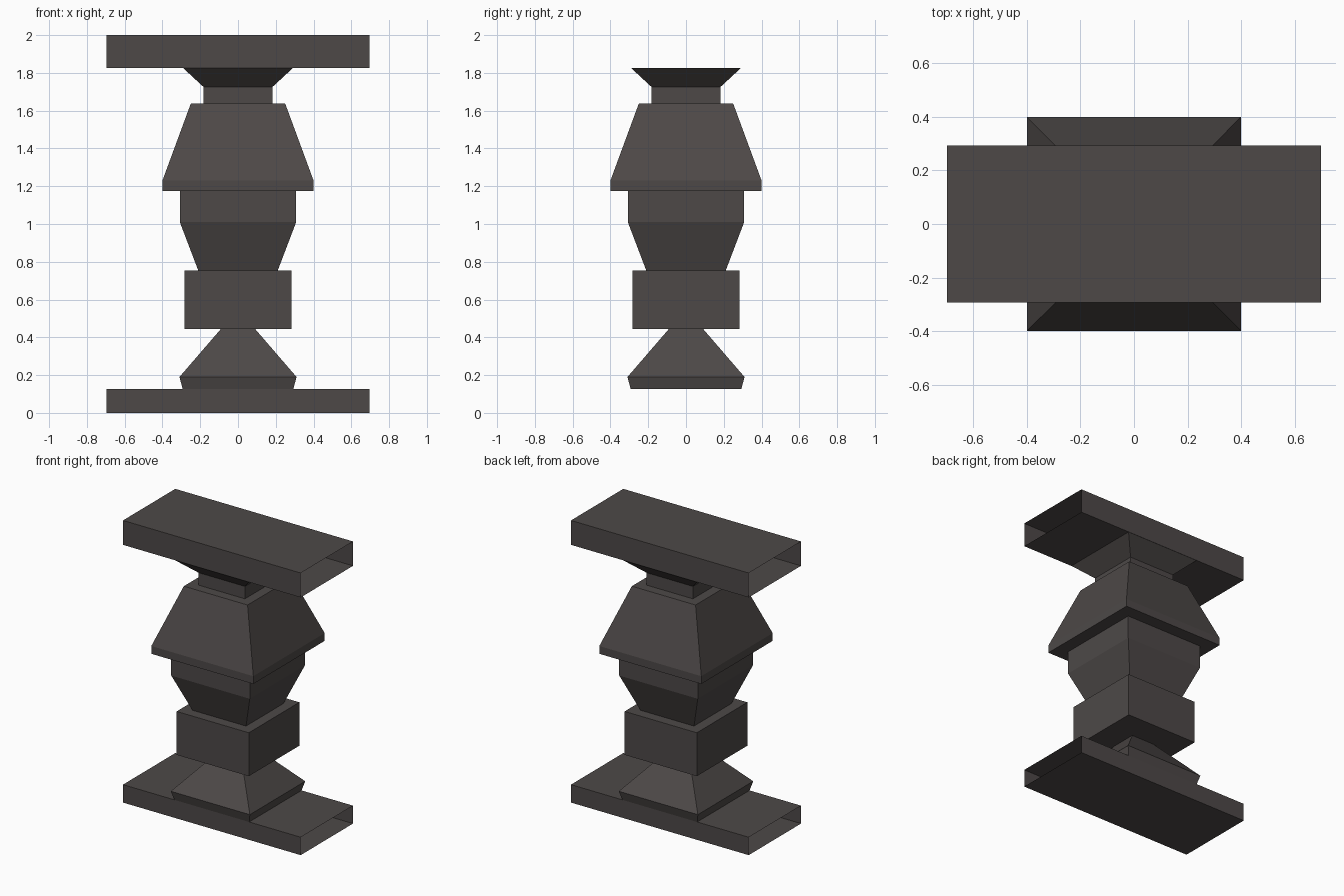
import bpy

if "Cube" in bpy.data.objects:
    bpy.data.objects.remove(bpy.data.objects["Cube"])

stone = bpy.data.materials.new("dark warm grey")
stone.diffuse_color = (0.075, 0.066, 0.064, 1)
stone.use_nodes = True
stone.node_tree.nodes["Principled BSDF"].inputs["Base Color"].default_value = stone.diffuse_color


def make(name, verts, faces):
    mesh = bpy.data.meshes.new(name)
    mesh.from_pydata(verts, [], faces)
    mesh.materials.append(stone)
    obj = bpy.data.objects.new(name, mesh)
    bpy.context.collection.objects.link(obj)


# Square baluster: half-width and height up one side, swept round four corners
profile = [(0.293, 0.127), (0.31, 0.19), (0.09, 0.445), (0.283, 0.445),
           (0.283, 0.753), (0.21, 0.753), (0.308, 1.01), (0.308, 1.175),
           (0.40, 1.175), (0.40, 1.23), (0.25, 1.637), (0.182, 1.637),
           (0.182, 1.725), (0.292, 1.827)]
corners = [(-1, -1), (1, -1), (1, 1), (-1, 1)]
verts = [(sx * r, sy * r, z) for r, z in profile for sx, sy in corners]
faces = [(4 * i + j, 4 * i + (j + 1) % 4, 4 * i + 4 + (j + 1) % 4, 4 * i + 4 + j)
         for i in range(len(profile) - 1) for j in range(4)]
make("baluster", verts, faces)


# Rails: rectangular sleeves open at both x ends
def rail(name, z0, z1, half_x=0.697, half_y=0.293):
    ring = [(-half_y, z0), (half_y, z0), (half_y, z1), (-half_y, z1)]
    v = [(x, y, z) for x in (-half_x, half_x) for y, z in ring]
    f = [(j, j + 4, (j + 1) % 4 + 4, (j + 1) % 4)[::-1] for j in range(4)]
    make(name, v, f)


rail("bottom_rail", 0.0, 0.127)
rail("top_rail", 1.827, 2.0)
